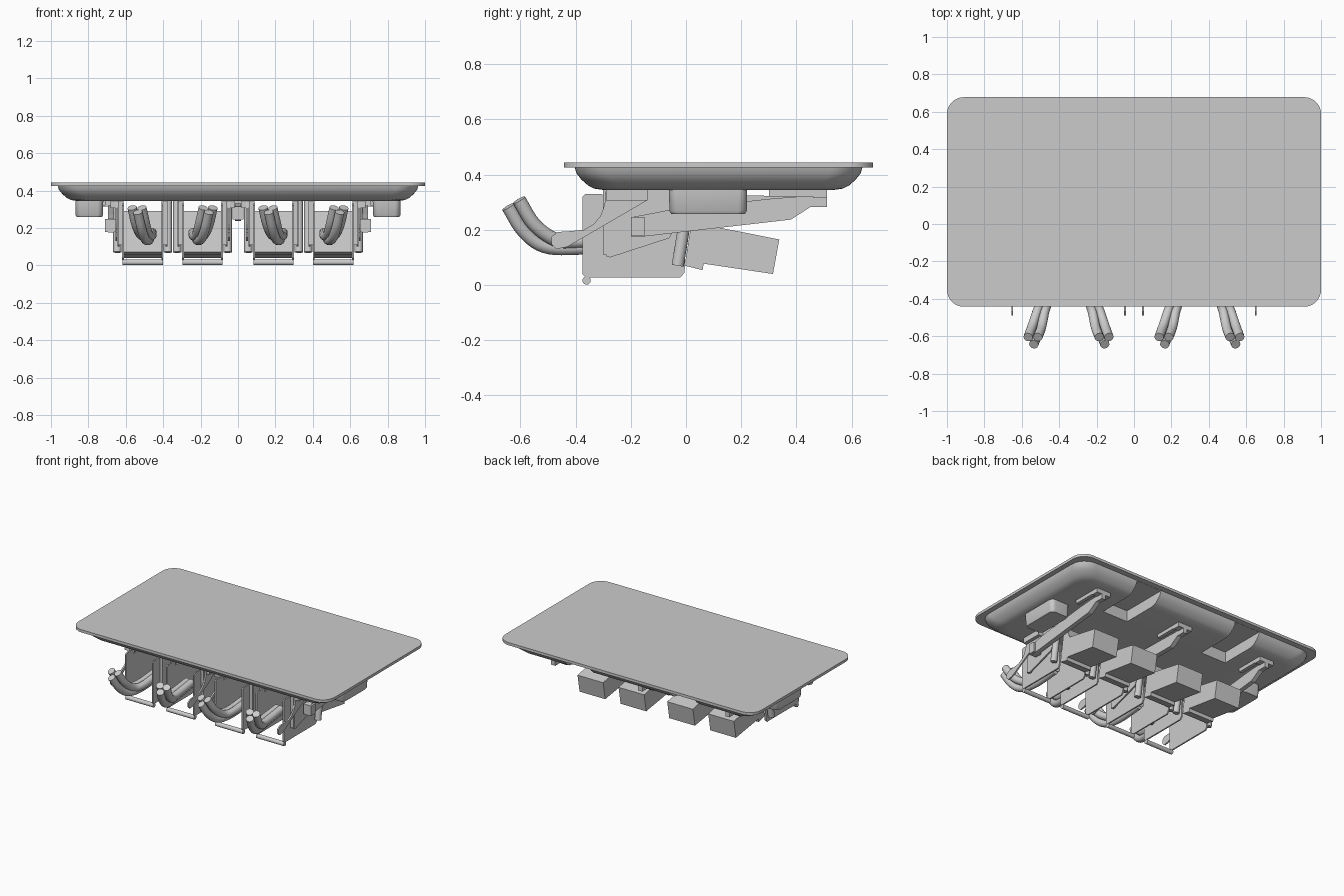
import bpy, bmesh
from math import cos, sin, pi
from mathutils import Vector

if "Cube" in bpy.data.objects:
    bpy.data.objects.remove(bpy.data.objects["Cube"], do_unlink=True)

GREY = (0.6, 0.6, 0.6, 1)
mat = bpy.data.materials.new("light grey")
mat.use_nodes = True
mat.diffuse_color = GREY
mat.node_tree.nodes["Principled BSDF"].inputs["Base Color"].default_value = GREY


def finish(name, bm, smooth=False):
    bmesh.ops.recalc_face_normals(bm, faces=bm.faces)
    mesh = bpy.data.meshes.new(name)
    bm.to_mesh(mesh)
    bm.free()
    mesh.materials.append(mat)
    ob = bpy.data.objects.new(name, mesh)
    bpy.context.scene.collection.objects.link(ob)
    if smooth:
        bpy.ops.object.select_all(action='DESELECT')
        ob.select_set(True)
        bpy.context.view_layer.objects.active = ob
        bpy.ops.object.shade_smooth_by_angle(angle=0.7)
    return ob


def loft(name, rings, smooth=True):
    """Skin a stack of matching rings and cap both ends."""
    bm = bmesh.new()
    loops = [[bm.verts.new(p) for p in ring] for ring in rings]
    n = len(loops[0])
    for a, b in zip(loops, loops[1:]):
        for i in range(n):
            j = (i + 1) % n
            bm.faces.new((a[i], a[j], b[j], b[i]))
    bm.faces.new(loops[0])
    bm.faces.new(loops[-1])
    return finish(name, bm, smooth)


def side_plate(name, profile, x, width):
    """Extrude a (y, z) outline across x."""
    return loft(name, [[(x + s * width / 2, y, z) for y, z in profile] for s in (-1, 1)], False)


def box(name, x, y, z):
    return side_plate(name, [(y[0], z[0]), (y[1], z[0]), (y[1], z[1]), (y[0], z[1])],
                      (x[0] + x[1]) / 2, x[1] - x[0])


def rounded(cx, cy, hx, hy, r, z):
    ring = []
    for k, (sx, sy) in enumerate([(1, 1), (-1, 1), (-1, -1), (1, -1)]):
        for i in range(9):
            a = (k + i / 8) * pi / 2
            ring.append((cx + sx * (hx - r) + r * cos(a), cy + sy * (hy - r) + r * sin(a), z))
    return ring


def tube(name, points, r, sides=16):
    """Sweep a circle along a path."""
    pts = [Vector(p) for p in points]
    rings = []
    for i, p in enumerate(pts):
        t = (pts[min(i + 1, len(pts) - 1)] - pts[max(i - 1, 0)]).normalized()
        ref = Vector((1, 0, 0)) if abs(t.x) < 0.9 else Vector((0, 0, 1))
        u = t.cross(ref).normalized()
        v = t.cross(u)
        rings.append([p + r * (cos(2 * pi * k / sides) * u + sin(2 * pi * k / sides) * v)
                      for k in range(sides)])
    return loft(name, rings)


def smooth_path(points, steps=5):
    """Catmull-Rom curve through the points."""
    p = [Vector(q) for q in points]
    p = [2 * p[0] - p[1]] + p + [2 * p[-1] - p[-2]]
    out = []
    for a, b, c, d in zip(p, p[1:], p[2:], p[3:]):
        for i in range(steps):
            t = i / steps
            out.append(0.5 * (2 * b + (c - a) * t + (2 * a - 5 * b + 4 * c - d) * t * t
                              + (3 * b - a - 3 * c + d) * t ** 3))
    return out + [p[-2]]


# Top plate
loft("top_plate", [rounded(0, 0.118, 1, 0.56, 0.09, z) for z in (0.425, 0.444)])

# Shallow tray under the plate, with two notches in its back edge
tray = loft("tray", [rounded(0, 0.118, 0.965 - d, 0.522 - d, 0.11, z) for d, z in
                     [(0, 0.43), (0.007, 0.405), (0.025, 0.382), (0.05, 0.36),
                      (0.072, 0.349), (0.1, 0.345)]])
for s in (-1, 1):
    cutter = box("notch_cutter", sorted((s * 0.31, s * 0.51)), (0.3, 0.8), (0.3, 0.424))
    cutter.hide_render = True
    cutter.hide_viewport = True
    cutter.display_type = 'WIRE'
    cut = tray.modifiers.new("notch", 'BOOLEAN')
    cut.operation = 'DIFFERENCE'
    cut.solver = 'EXACT'
    cut.object = cutter

# Rounded pads at both sides
for s, side in ((1, "left"), (-1, "right")):
    loft(side + "_pad", [rounded(s * 0.795, 0.08, 0.075 - d, 0.142 - d, 0.03, z)
                         for z, d in ((0.36, 0), (0.268, 0.002), (0.258, 0.008))])

# Long arms with a forked foot at the back
arm = [(-0.2, 0.175), (-0.16, 0.175), (0.38, 0.237), (0.45, 0.282), (0.51, 0.282),
       (0.51, 0.32), (0.4, 0.32), (0.3, 0.312), (-0.06, 0.272), (-0.2, 0.245)]
for name, x in (("left", 0.68), ("middle", 0), ("right", -0.68)):
    lift = 0.068 if name == "middle" else 0
    path = [(y, z + lift * min(1, max(0, (0.38 - y) / 0.5))) for y, z in arm]
    side_plate(name + "_arm", path, x, 0.032)
    box(name + "_arm_head", (x - 0.03, x + 0.03), (-0.2, -0.15), (0.177 + lift, 0.247 + lift))
    box(name + "_foot_bar", (x - 0.055, x + 0.055), (0.46, 0.51), (0.315, 0.347))
    for s in (-1, 1):
        box(name + "_foot_prong", (x + s * 0.042 - 0.013, x + s * 0.042 + 0.013),
            (0.3, 0.47), (0.32, 0.347))

# Side outlines shared by the four units
panel = [(-0.375, 0.04), (-0.365, 0.028), (-0.02, 0.028), (-0.005, 0.045), (0.0, 0.2),
         (-0.14, 0.3), (-0.295, 0.3), (-0.295, 0.32), (-0.305, 0.33), (-0.365, 0.33),
         (-0.375, 0.32)]
wing = [(-0.29, 0.345), (-0.29, 0.105), (-0.275, 0.1), (-0.06, 0.17), (-0.05, 0.19),
        (-0.05, 0.345)]
lever = [(-0.47, 0.13), (-0.43, 0.138), (-0.14, 0.307), (-0.14, 0.347), (-0.29, 0.347),
         (-0.295, 0.29), (-0.31, 0.25), (-0.335, 0.22), (-0.37, 0.2), (-0.42, 0.195),
         (-0.465, 0.192), (-0.488, 0.175), (-0.488, 0.148)]
block = [(0.085, 0.215), (0.338, 0.165), (0.315, 0.04), (0.06, 0.078)]
board = [(-0.005, 0.07), (0.06, 0.054), (0.086, 0.214), (0.06, 0.29), (0.03, 0.29)]

# Four units, mirrored about the centre
for m in (-1, 1):
    for cx, lean in ((0.19, -1), (0.51, 1)):
        x = m * cx
        d = m * lean
        side_plate("rear_block", block, x, 0.2)
        side_plate("inner_board", board, x, 0.2)
        tube("front_rod", [(x - 0.108, -0.36, 0.016), (x + 0.108, -0.36, 0.016)], 0.015)
        for s in (-1, 1):
            side_plate("side_panel", panel, x + s * 0.105, 0.01)
            side_plate("outer_wing", wing, x + s * 0.128, 0.01)
            box("front_flange", sorted((x + s * 0.102, x + s * 0.132)), (-0.3, -0.28), (0.11, 0.347))
            tube("slanted_post", [(x + s * 0.135, -0.03, 0.07), (x + s * 0.135, 0.015, 0.347)], 0.022)
        side_plate("lever", lever, x + d * 0.141, 0.01)
        box("lever_head", (x + d * 0.141 - 0.03, x + d * 0.141 + 0.03), (-0.29, -0.14), (0.307, 0.347))
        # Bundle of three bent tubes
        for ox, oy, oz in ((0.026, 0.025, 0.01), (-0.026, 0.025, 0.01), (0.004, -0.014, -0.014)):
            tube("bent_tube", smooth_path([
                (x + d * 0.03 + ox, -0.63 + oy, 0.298 + oz),
                (x + d * 0.01 + ox, -0.575 + oy, 0.21 + oz),
                (x - d * 0.01 + ox * 0.8, -0.5 + oy, 0.155 + oz),
                (x - d * 0.03 + ox * 0.7, -0.4, 0.148 + oz),
                (x - d * 0.035 + ox * 0.6, -0.22, 0.165 + oz)]), 0.025)
